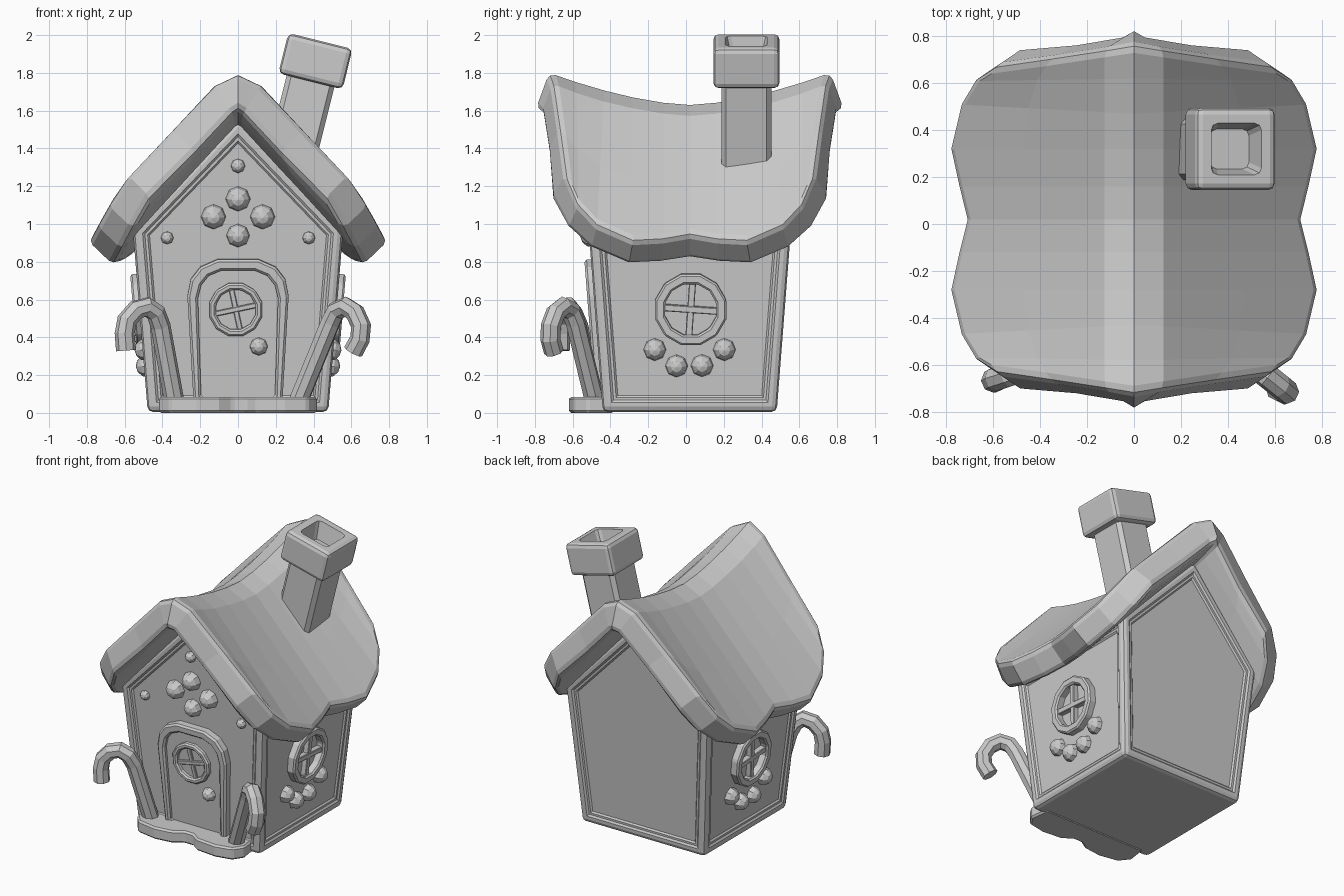
import bpy, bmesh
from math import sin, cos, pi, radians
from mathutils import Matrix, Vector

if "Cube" in bpy.data.objects:
    bpy.data.objects.remove(bpy.data.objects["Cube"])

CY = 0.02  # house centre in y


def finish(name, bm, mirror=False, bevel=0.0, segments=1, limit=30):
    bmesh.ops.recalc_face_normals(bm, faces=bm.faces)
    me = bpy.data.meshes.new(name)
    bm.to_mesh(me)
    bm.free()
    ob = bpy.data.objects.new(name, me)
    bpy.context.collection.objects.link(ob)
    if mirror:
        ob.modifiers.new("mirror", 'MIRROR').use_mirror_merge = False
    if bevel:
        b = ob.modifiers.new("bevel", 'BEVEL')
        b.width, b.segments, b.angle_limit = bevel, segments, radians(limit)
    return ob


def wall(origin, x, up):
    """Matrix for a leaning wall: local x along it, y up it, z outward."""
    x, up = Vector(x), Vector(up).normalized()
    m = Matrix((x, up, x.cross(up))).transposed().to_4x4()
    m.translation = origin
    return m


FRONT = wall((0, -0.44, 0), (1, 0, 0), (0, -0.078, 1))
SIDE = wall((0.475, 0, 0), (0, 1, 0), (0.083, 0, 1))


def prism(bm, m, outer, z0, z1, inner=None):
    """Extruded outline, or an extruded band between two outlines."""
    def loop(pts, z):
        return [bm.verts.new(m @ Vector((p[0], p[1], z))) for p in pts]

    def bridge(a, b):
        for i in range(len(a)):
            j = (i + 1) % len(a)
            bm.faces.new((a[i], a[j], b[j], b[i]))
    a, b = loop(outer, z0), loop(outer, z1)
    bridge(a, b)
    if inner:
        c, d = loop(inner, z0), loop(inner, z1)
        bridge(b, d), bridge(d, c), bridge(c, a)
    else:
        bm.faces.new(a), bm.faces.new(b)


def circle(cx, cy, r, n=12):
    return [(cx + r * cos(2 * pi * (i + .5) / n), cy + r * sin(2 * pi * (i + .5) / n)) for i in range(n)]


def window(name, m, cx, cy, r_out, r_in, turn, z, mirror=False):
    bm = bmesh.new()
    prism(bm, m, circle(cx, cy, r_out), -0.03, z, circle(cx, cy, r_in))
    finish(name + "_ring", bm, mirror, 0.01)
    bm = bmesh.new()
    for k in (0, 1):
        rot = m @ Matrix.Translation((cx, cy, 0)) @ Matrix.Rotation(radians(turn + 90 * k), 4, 'Z')
        w, l = 0.13 * r_in, r_in * 1.05
        prism(bm, rot, [(-l, -w), (l, -w), (l, w), (-l, w)], -0.03, z - 0.015 - 0.002 * k)
    finish(name + "_bars", bm, mirror, 0.004)


def gumdrops(name, m, spots, mirror=False):
    bm = bmesh.new()
    for x, y, r in spots:
        t = m @ Matrix.Translation((x, y, -0.018)) @ Matrix.Diagonal((r, r, r * 1.05, 1))
        bmesh.ops.create_uvsphere(bm, u_segments=8, v_segments=6, radius=1, matrix=t)
    finish(name, bm, mirror)


# House body: flared pentagon prism with recessed wall panels
bm = bmesh.new()
profile = [(-0.478, 0.005), (0.478, 0.005), (0.557, 0.97), (0, 1.55), (-0.557, 0.97)]
ends = [[bm.verts.new((x, CY + s * (0.46 + 0.078 * z), z)) for x, z in profile] for s in (-1, 1)]
for e in ends:
    bm.faces.new(e)
for i in range(5):
    j = (i + 1) % 5
    bm.faces.new((ends[0][i], ends[0][j], ends[1][j], ends[1][i]))
bmesh.ops.recalc_face_normals(bm, faces=bm.faces)
bmesh.ops.bevel(bm, geom=bm.edges[:], offset=0.028, segments=2, profile=0.5, affect='EDGES')
bm.normal_update()
panels = [f for f in bm.faces if f.calc_area() > 0.4 and -0.5 < f.normal.z < 0.3]
for thick, depth in ((0.022, 0.0), (0.012, -0.01), (0.014, 0.0), (0.01, -0.01)):
    bmesh.ops.inset_individual(bm, faces=panels, thickness=thick, depth=depth, use_even_offset=True)
finish("house_body", bm)

# Roof: saddle sheet with scalloped eaves, thickened downward
half = [(0.585, 0.655, 0.745), (0.69, 0.59, 0.60), (0.75, 0.49, 0.45), (0.795, 0.30, 0.30),
        (0.76, 0.14, 0.14), (0.725, 0, 0)]  # eave x, eave y, ridge y
stations = [(x, -e, -r) for x, e, r in half] + [(x, e, r) for x, e, r in half[-2::-1]]
bm = bmesh.new()
grid = []
for xe, ye, yr in stations:
    row = []
    for c in (-1, -0.6, -0.125, 0, 0.125, 0.6, 1):
        t = abs(c)
        x = t if t == 0.125 else xe * t
        y = yr + (ye - yr) * x / xe
        drop = 0.46 * x if x <= 0.125 else 0.0575 + 1.045 * (x - 0.125)
        z = 1.63 + 0.17 * (abs(yr) / 0.745) ** 1.6 - drop
        row.append(bm.verts.new((x if c > 0 else -x, CY + y, z)))
    grid.append(row)
for a, b in zip(grid, grid[1:]):
    for i in range(6):
        bm.faces.new((a[i], a[i + 1], b[i + 1], b[i]))
roof = finish("roof", bm)
roof_normal_up = roof.data.polygons[0].normal.z > 0
s = roof.modifiers.new("thickness", 'SOLIDIFY')
s.thickness, s.offset, s.use_even_offset = 0.19, -1 if roof_normal_up else 1, True
b = roof.modifiers.new("rim", 'BEVEL')
b.width, b.segments, b.angle_limit = 0.035, 2, radians(62)

# Chimney: leaning shaft and hollow cap
lean = Matrix.Translation((0.41, 0.32, 1.862)) @ Matrix.Rotation(radians(14), 4, 'Y')
bm = bmesh.new()
bmesh.ops.create_cube(bm, size=1, matrix=lean @ Matrix.Translation((0, 0, -0.35)) @ Matrix.Diagonal((0.26, 0.265, 0.6, 1)))
finish("chimney_shaft", bm, bevel=0.025)
bm = bmesh.new()
bmesh.ops.create_cube(bm, size=1, matrix=lean @ Matrix.Diagonal((0.35, 0.35, 0.22, 1)))
bm.normal_update()
top = [max(bm.faces, key=lambda f: f.normal.z)]
bmesh.ops.inset_individual(bm, faces=top, thickness=0.092, depth=0)
bmesh.ops.inset_individual(bm, faces=top, thickness=0.035, depth=-0.12)
finish("chimney_cap", bm, bevel=0.028, segments=2, limit=80)

# Door with arched frame
arch = [(0.235, 0.06), (0.268, 0.62), (0.25, 0.71), (0.2, 0.775), (0.11, 0.815)]
hole = [(0.195, 0.085), (0.212, 0.61), (0.195, 0.68), (0.155, 0.73), (0.09, 0.757)]
arch, hole = [p + [(-x, z) for x, z in p[::-1]] for p in (arch, hole)]
bm = bmesh.new()
prism(bm, FRONT, arch, -0.04, 0.035, hole)
finish("door_frame", bm, bevel=0.012)
bm = bmesh.new()
prism(bm, FRONT, [(x * 1.04, z) for x, z in hole], -0.04, 0.005)
finish("door_panel", bm)

# Windows
window("door_window", FRONT, -0.012, 0.55, 0.145, 0.108, 12, 0.035)
window("side_window", SIDE, 0.025, 0.55, 0.195, 0.14, -4, 0.035, mirror=True)

# Candy buttons and door knob
gumdrops("front_candies", FRONT, [(0, 1.135, 0.066), (-0.13, 1.04, 0.066), (0.13, 1.04, 0.066), (0, 0.94, 0.062),
                                  (0, 1.31, 0.038), (-0.375, 0.928, 0.034), (0.375, 0.928, 0.034)])
gumdrops("door_knob", FRONT @ Matrix.Translation((0, 0, 0.025)), [(0.11, 0.353, 0.048)])
gumdrops("side_candies", SIDE, [(-0.165, 0.335, 0.06), (-0.05, 0.248, 0.06),
                                (0.085, 0.25, 0.06), (0.203, 0.335, 0.06)], mirror=True)

# Scalloped doorstep
step = [(-0.40, -0.38), (-0.42, -0.52), (-0.36, -0.595), (-0.22, -0.62), (-0.1, -0.605), (-0.03, -0.56),
        (0.04, -0.56), (0.1, -0.605), (0.25, -0.62), (0.37, -0.595), (0.42, -0.52), (0.40, -0.38)]
bm = bmesh.new()
prism(bm, Matrix(), step, 0.0, 0.085)
finish("doorstep", bm, bevel=0.012)

# Candy canes
canes = {
    "right_candy_cane": [(.315, -.48, .05), (.49, -.585, .48), (.52, -.61, .54), (.57, -.65, .563), (.62, -.69, .53),
                         (.652, -.716, .46), (.645, -.718, .39), (.61, -.70, .325)],
    "left_candy_cane": [(-.335, -.48, .05), (-.41, -.57, .46), (-.435, -.60, .53), (-.48, -.625, .562),
                        (-.54, -.645, .545), (-.588, -.66, .49), (-.6, -.667, .42), (-.593, -.667, .33)]}
for name, path in canes.items():
    cu = bpy.data.curves.new(name, 'CURVE')
    cu.dimensions, cu.bevel_depth, cu.bevel_resolution, cu.use_fill_caps = '3D', 0.053, 2, True
    sp = cu.splines.new('POLY')
    sp.points.add(len(path) - 1)
    sp.use_smooth = False
    for p, co in zip(sp.points, path):
        p.co = (*co, 1)
    ob = bpy.data.objects.new(name, cu)
    bpy.context.collection.objects.link(ob)
    bpy.ops.object.select_all(action='DESELECT')
    ob.select_set(True)
    bpy.context.view_layer.objects.active = ob
    bpy.ops.object.convert(target='MESH')
